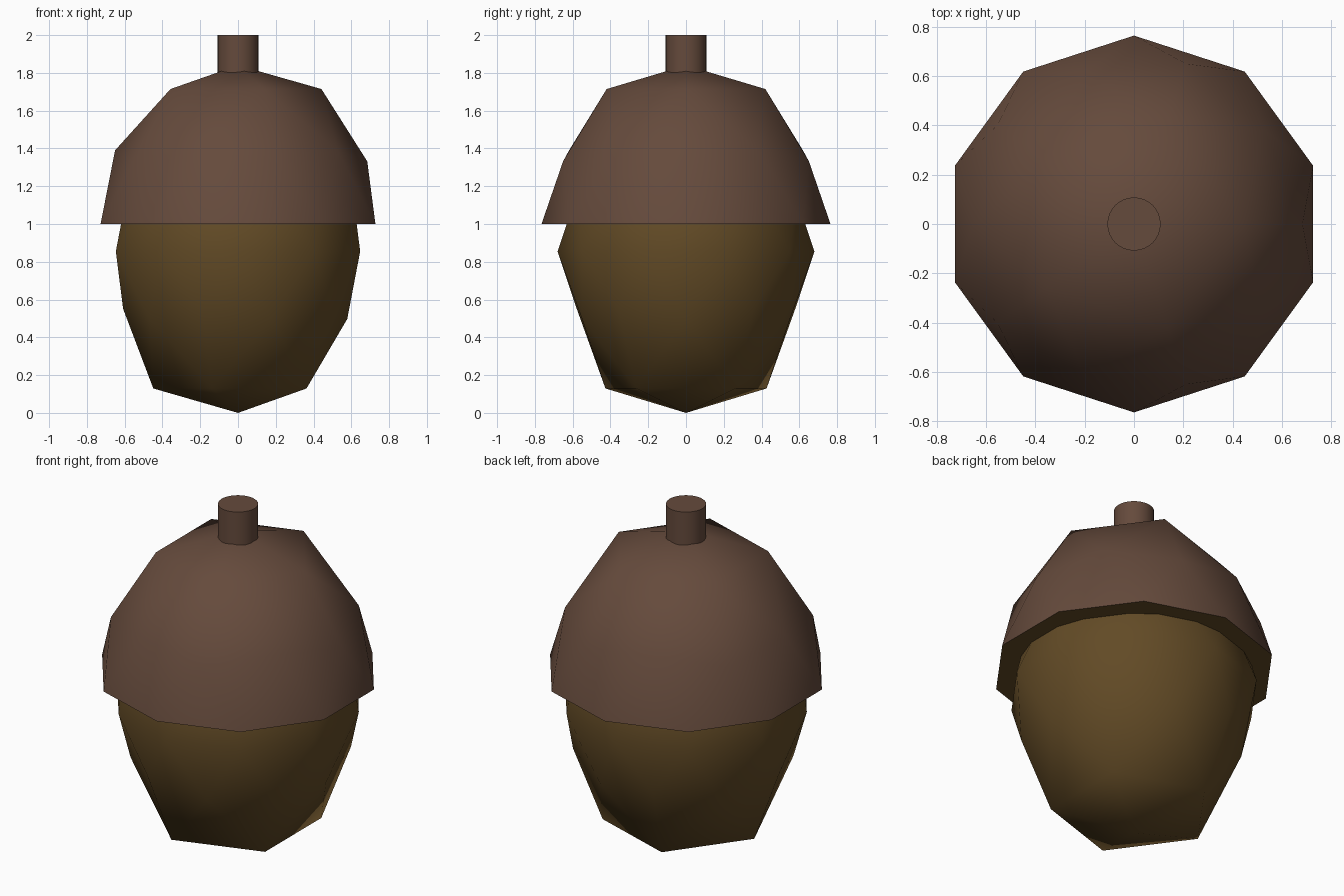
import bpy, bmesh, math

if "Cube" in bpy.data.objects:
    bpy.data.objects.remove(bpy.data.objects["Cube"])


def material(name, color):
    m = bpy.data.materials.new(name)
    m.diffuse_color = (*color, 1)
    m.use_nodes = True
    m.node_tree.nodes["Principled BSDF"].inputs["Base Color"].default_value = m.diffuse_color
    return m


shell_brown = material("cap brown", (0.13, 0.069, 0.045))
nut_olive = material("nut olive brown", (0.122, 0.069, 0.019))


def finish(bm, name, mats, angle):
    me = bpy.data.meshes.new(name)
    bm.to_mesh(me)
    bm.free()
    ob = bpy.data.objects.new(name, me)
    bpy.context.collection.objects.link(ob)
    for m in mats:
        me.materials.append(m)
    bpy.ops.object.select_all(action='DESELECT')
    ob.select_set(True)
    bpy.context.view_layer.objects.active = ob
    bpy.ops.object.shade_smooth_by_angle(angle=math.radians(angle))
    return ob


# Nut: low icosphere with its lower end pulled outward
bm = bmesh.new()
bmesh.ops.create_icosphere(bm, subdivisions=2, radius=1)
for v in bm.verts:
    k = 0.68
    if v.co.z < -0.95:
        k = 0.855
    elif v.co.z < -0.7:
        k = 0.853
    v.co *= k
    v.co.z += 0.855
finish(bm, "nut", [nut_olive], 45)

# Cap: upper half of an icosphere with a raised crown and a flat underside
bm = bmesh.new()
bmesh.ops.create_icosphere(bm, subdivisions=2, radius=1)
bmesh.ops.delete(bm, geom=[v for v in bm.verts if v.co.z < -0.1], context='VERTS')
for v in bm.verts:
    crown = v.co.z > 0.7
    v.co.x *= 0.84 if crown else 0.765
    v.co.y *= 0.84 if crown else 0.765
    v.co.z = 1 + v.co.z * (0.84 if crown else 0.742)
rim = [e for e in bm.edges if e.is_boundary]
for f in bmesh.ops.contextual_create(bm, geom=rim)["faces"]:
    f.material_index = 1
bmesh.ops.recalc_face_normals(bm, faces=bm.faces)
finish(bm, "cap", [shell_brown, nut_olive], 45)

# Stem
bm = bmesh.new()
bmesh.ops.create_cone(bm, cap_ends=True, segments=32, radius1=0.108,
                      radius2=0.108, depth=0.25)
bmesh.ops.translate(bm, verts=bm.verts, vec=(0, 0, 1.875))
finish(bm, "stem", [shell_brown], 45)
